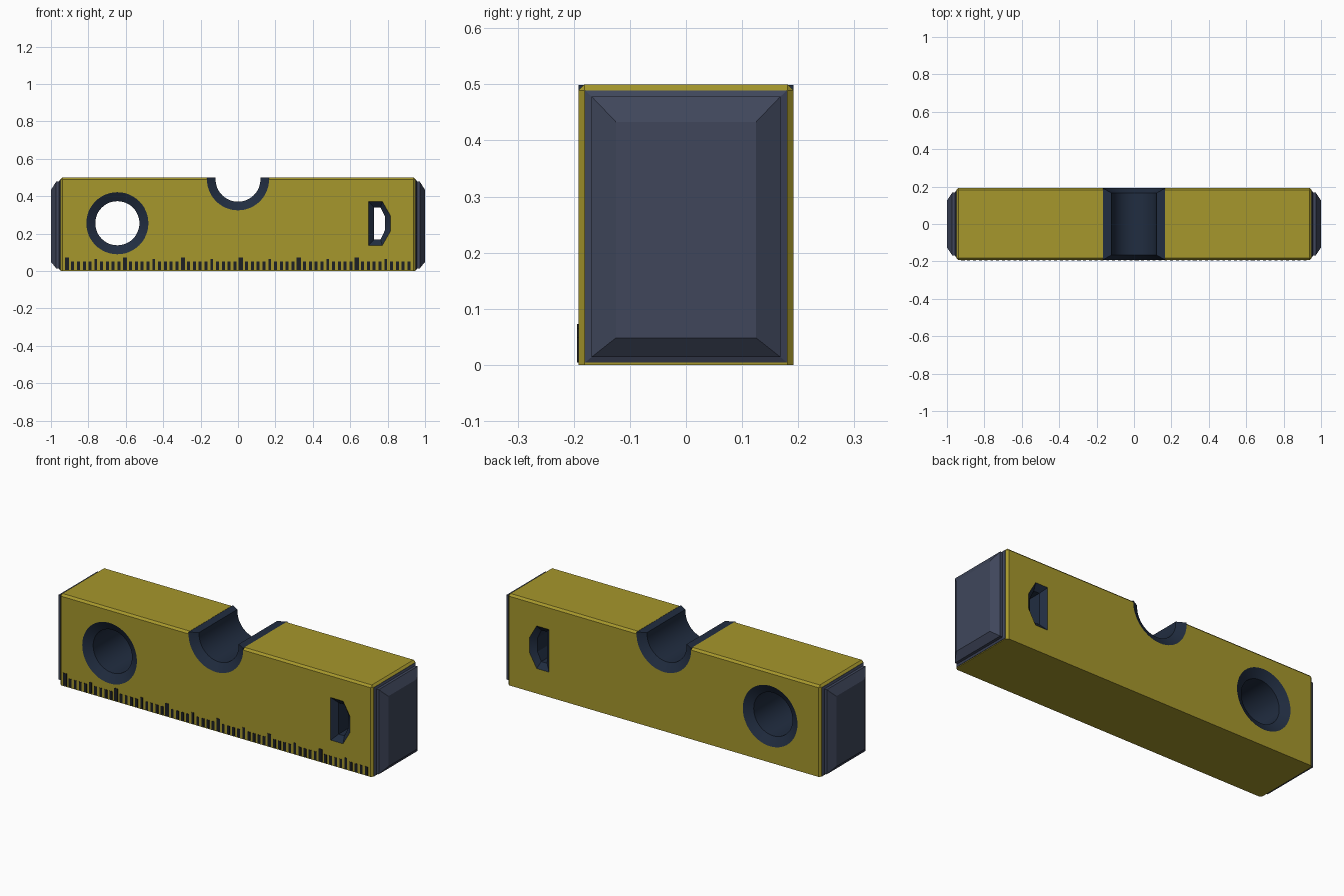
import bpy, bmesh
from math import pi, cos, sin, radians

if "Cube" in bpy.data.objects:
    bpy.data.objects.remove(bpy.data.objects["Cube"])


def material(name, rgb):
    m = bpy.data.materials.new(name)
    m.diffuse_color = (*rgb, 1)
    m.use_nodes = True
    m.node_tree.nodes["Principled BSDF"].inputs["Base Color"].default_value = m.diffuse_color
    return m


YELLOW = material("yellow_paint", (0.38, 0.31, 0.025))
NAVY = material("navy_trim", (0.015, 0.026, 0.052))
SLATE = material("slate_plastic", (0.05, 0.062, 0.105))
BLACK = material("black_ink", (0.012, 0.014, 0.018))


def finish(bm, name, mat):
    bmesh.ops.recalc_face_normals(bm, faces=bm.faces)
    me = bpy.data.meshes.new(name)
    bm.to_mesh(me)
    bm.free()
    ob = bpy.data.objects.new(name, me)
    bpy.context.collection.objects.link(ob)
    if mat:
        me.materials.append(mat)
    return ob


def loft(bm, rings, closed=True, cyclic=False):
    """Bridge a list of equal-length point rings; cap what stays open."""
    vs = [[bm.verts.new(p) for p in r] for r in rings]
    n, k = len(vs[0]), len(vs)
    for a in range(k if cyclic else k - 1):
        A, B = vs[a], vs[(a + 1) % k]
        for i in range(n if closed else n - 1):
            j = (i + 1) % n
            bm.faces.new((A[i], A[j], B[j], B[i]))
    if not cyclic:
        bm.faces.new(vs[0])
        bm.faces.new(vs[-1])
    elif not closed:
        bm.faces.new([r[0] for r in vs])
        bm.faces.new([r[-1] for r in vs])


def at_y(pts, y):
    return [(x, y, z) for x, z in pts]


def arc(cx, cz, r, a0, a1, n, end=True):
    return [(cx + r * cos(a0 + (a1 - a0) * i / n), cz + r * sin(a0 + (a1 - a0) * i / n))
            for i in range(n + (1 if end else 0))]


# body block with chamfered edges everywhere except the base
bm = bmesh.new()
bmesh.ops.create_cube(bm, size=1)
for v in bm.verts:
    v.co = (v.co.x * 1.9, v.co.y * 0.384, (v.co.z + 0.5) * 0.5)
edges = [e for e in bm.edges if max(v.co.z for v in e.verts) > 0.1]
bmesh.ops.bevel(bm, geom=edges, offset=0.011, segments=1, affect='EDGES')
body = finish(bm, "body", YELLOW)


def opening(name, outer, inner, closed=True):
    """Cut the outer outline through the body and line it with a flared trim."""
    cut = outer if closed else [(outer[0][0], 0.7)] + outer + [(outer[-1][0], 0.7)]
    bm = bmesh.new()
    loft(bm, [at_y(cut, -0.4), at_y(cut, 0.4)])
    cutter = finish(bm, name + "_cutter", None)
    cutter.hide_render = True
    mod = body.modifiers.new(name, 'BOOLEAN')
    mod.object, mod.operation, mod.solver = cutter, 'DIFFERENCE', 'EXACT'
    bpy.context.view_layer.objects.active = body
    bpy.ops.object.modifier_apply(modifier=mod.name)
    bpy.data.objects.remove(cutter)

    bm = bmesh.new()
    loft(bm, [at_y(outer, -0.192), at_y(inner, -0.166),
              at_y(inner, 0.166), at_y(outer, 0.192)], closed, cyclic=True)
    trim = finish(bm, name + "_trim", NAVY)
    bpy.ops.object.select_all(action='DESELECT')
    trim.select_set(True)
    bpy.context.view_layer.objects.active = trim
    bpy.ops.object.shade_smooth_by_angle(angle=radians(25))


# round vial hole
opening("round_hole", *[arc(-0.645, 0.255, r, 0, 2 * pi, 48, False) for r in (0.166, 0.118)])

# half-round vial trough in the top
opening("top_trough", *[[(-r, 0.499)] + arc(0, 0.49, r, pi, 2 * pi, 28) + [(r, 0.499)]
                        for r in (0.166, 0.12)], closed=False)

# six-sided vial window
opening("side_window",
        [(0.697, 0.137), (0.772, 0.137), (0.815, 0.212), (0.815, 0.296), (0.772, 0.371), (0.697, 0.371)],
        [(0.727, 0.168), (0.762, 0.168), (0.785, 0.216), (0.785, 0.292), (0.762, 0.34), (0.727, 0.34)])

# stepped end caps
for side, s in (("left", -1), ("right", 1)):
    bm = bmesh.new()
    loft(bm, [[(s * x, -h, z0), (s * x, h, z0), (s * x, h, z1), (s * x, -h, z1)]
              for x, h, z0, z1 in ((0.945, 0.18, 0.004, 0.489), (0.952, 0.18, 0.004, 0.489),
                                   (0.957, 0.168, 0.014, 0.478), (0.972, 0.168, 0.014, 0.478),
                                   (1.0, 0.125, 0.048, 0.433))])
    finish(bm, side + "_end_cap", SLATE)

# ruler ticks along the lower front edge
bm = bmesh.new()
for i in range(60):
    x = -0.915 + i * 0.031
    w, h = (0.011, 0.073) if i % 10 == 0 else (0.007, 0.065) if i % 5 == 0 else (0.008, 0.05)
    q = [(x - w, 0.004), (x + w, 0.004), (x + w, h), (x - w, h)]
    loft(bm, [at_y(q, -0.194), at_y(q, -0.19)])
finish(bm, "ruler_ticks", BLACK)
